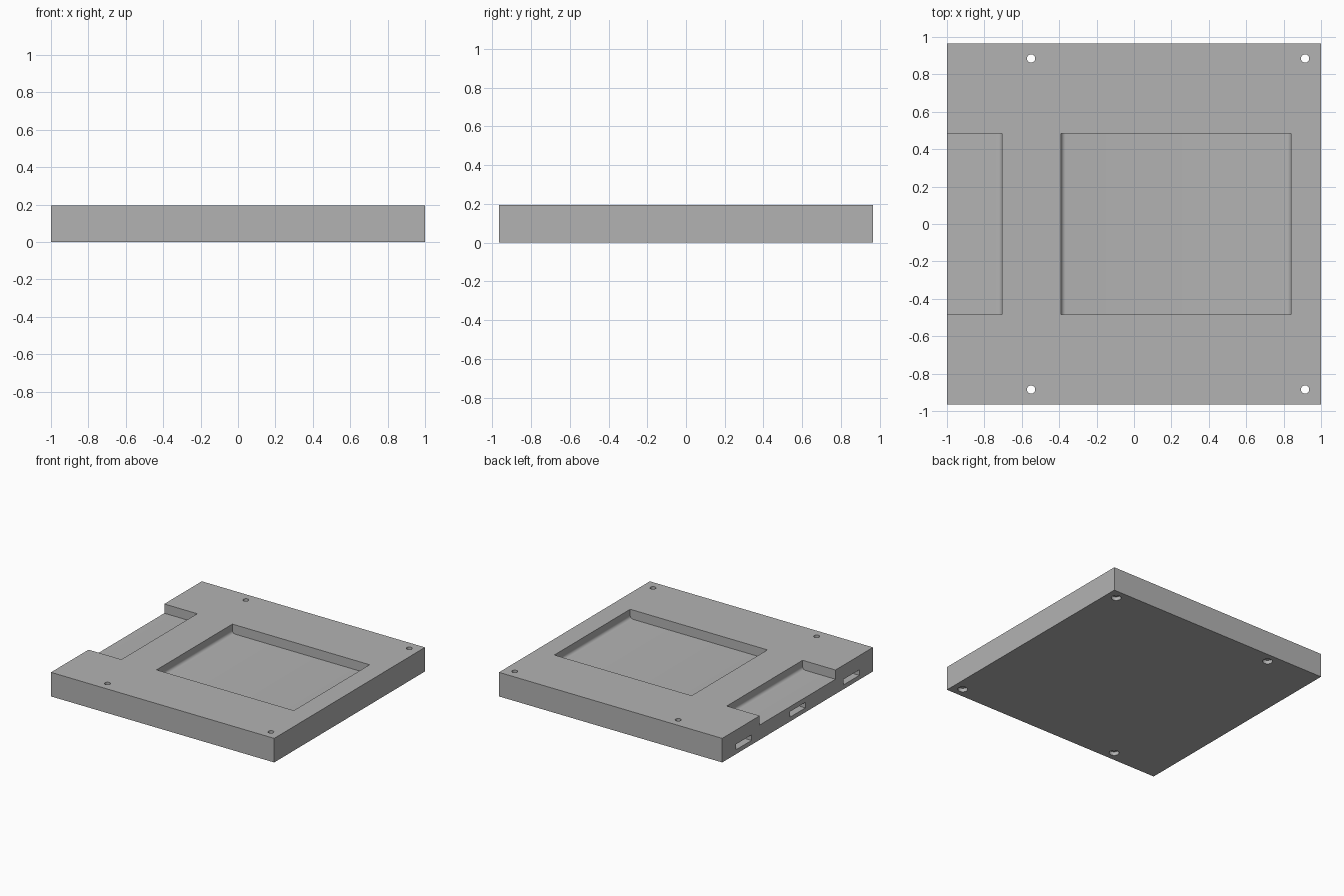
import bpy, bmesh, math
from mathutils import Matrix, Vector

if "Cube" in bpy.data.objects:
    bpy.data.objects.remove(bpy.data.objects["Cube"])

HEIGHT = 0.195
HALF_Y = 0.965
FLOOR = 0.12     # floor level of the recesses

grey = bpy.data.materials.new("plain grey")
grey.use_nodes = True
grey.diffuse_color = (0.45, 0.45, 0.45, 1)
grey.node_tree.nodes["Principled BSDF"].inputs["Base Color"].default_value = grey.diffuse_color


def add_mesh(name, bm):
    mesh = bpy.data.meshes.new(name)
    bm.to_mesh(mesh)
    bm.free()
    mesh.materials.append(grey)
    obj = bpy.data.objects.new(name, mesh)
    bpy.context.collection.objects.link(obj)
    return obj


def box(name, low, high, fillet=0):
    """Box between two corners; fillet rounds its lower edges along y."""
    low, high = Vector(low), Vector(high)
    bm = bmesh.new()
    bmesh.ops.create_cube(bm, size=1, matrix=Matrix.Translation((low + high) / 2)
                          @ Matrix.Diagonal((*(high - low), 1)))
    if fillet:
        edges = [e for e in bm.edges if all(v.co.z < low.z + 0.001 for v in e.verts)
                 and abs(e.verts[0].co.x - e.verts[1].co.x) < 0.001]
        bmesh.ops.bevel(bm, geom=edges, offset=fillet, segments=6, profile=0.5,
                        affect='EDGES')
    return add_mesh(name, bm)


def cylinder(name, x, y, low, high, radius):
    bm = bmesh.new()
    bmesh.ops.create_cone(bm, cap_ends=True, segments=32, radius1=radius, radius2=radius,
                          depth=high - low,
                          matrix=Matrix.Translation((x, y, (low + high) / 2)))
    return add_mesh(name, bm)


plate = box("base_plate", (-1, -HALF_Y, 0), (1, HALF_Y, HEIGHT))

# Main recess and the open recess on the right edge
cutters = [
    box("main_recess_cutter", (-0.39, -0.485, FLOOR), (0.84, 0.485, 0.3), 0.025),
    box("edge_recess_cutter", (-1.2, -0.485, FLOOR), (-0.705, 0.485, 0.3), 0.025),
]

# Slots in the right edge
for y in (-0.69, 0, 0.69):
    cutters.append(box("slot_cutter", (-1.2, y - 0.1, 0.035), (-0.85, y + 0.1, 0.08)))

# Screw holes, widened underneath
for x in (-0.55, 0.915):
    for y in (-0.885, 0.885):
        cutters.append(cylinder("hole_cutter", x, y, -0.1, 0.3, 0.022))
        cutters.append(cylinder("counterbore_cutter", x, y, -0.1, 0.03, 0.037))

for cutter in cutters:
    cutter.hide_render = True
    cutter.hide_set(True)
    mod = plate.modifiers.new(cutter.name, 'BOOLEAN')
    mod.operation = 'DIFFERENCE'
    mod.solver = 'EXACT'
    mod.object = cutter

# Bake the cuts, then drop the cutters
bpy.ops.object.select_all(action='DESELECT')
plate.select_set(True)
bpy.context.view_layer.objects.active = plate
for mod in list(plate.modifiers):
    bpy.ops.object.modifier_apply(modifier=mod.name)
for cutter in cutters:
    bpy.data.objects.remove(cutter)
bpy.ops.object.shade_smooth_by_angle(angle=math.radians(30))
